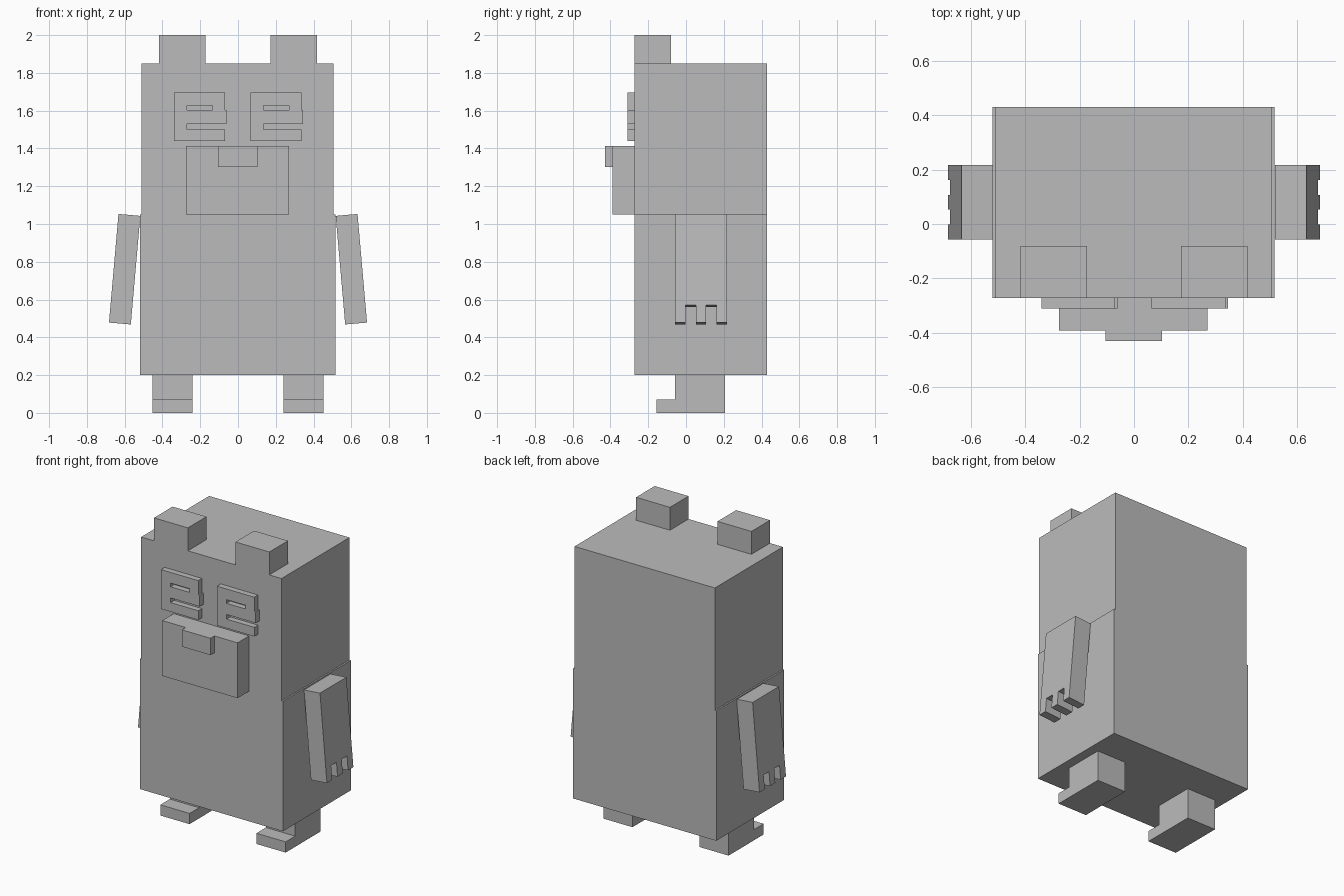
import bpy
import bmesh
import math
from mathutils import Vector, Matrix

cube = bpy.data.objects.get("Cube")
if cube:
    bpy.data.objects.remove(cube, do_unlink=True)

grey = bpy.data.materials.new("plain_grey")
grey.use_nodes = True
colour = (0.5, 0.5, 0.5, 1)
grey.diffuse_color = colour
grey.node_tree.nodes["Principled BSDF"].inputs["Base Color"].default_value = colour


def finish(name, bm):
    bmesh.ops.recalc_face_normals(bm, faces=bm.faces)
    mesh = bpy.data.meshes.new(name)
    bm.to_mesh(mesh)
    bm.free()
    mesh.materials.append(grey)
    obj = bpy.data.objects.new(name, mesh)
    bpy.context.collection.objects.link(obj)
    return obj


def box(name, x, y, z):
    """Box from (low, high) ranges."""
    bm = bmesh.new()
    size = [b - a for a, b in (x, y, z)]
    mid = [(a + b) / 2 for a, b in (x, y, z)]
    bmesh.ops.create_cube(bm, size=1, matrix=Matrix.Translation(mid) @ Matrix.Diagonal((*size, 1)))
    return finish(name, bm)


def prism(name, loops, axis, low, high):
    """Extrude flat outlines (the later ones are holes) along x or y."""
    bm = bmesh.new()
    for loop in loops:
        verts = [bm.verts.new((low, u, v) if axis == "x" else (u, low, v)) for u, v in loop]
        for a, b in zip(verts, verts[1:] + verts[:1]):
            bm.edges.new((a, b))
    bmesh.ops.triangle_fill(bm, edges=bm.edges[:], use_beauty=True)
    ext = bmesh.ops.extrude_face_region(bm, geom=bm.faces[:], use_keep_orig=True)
    d = high - low
    bmesh.ops.translate(bm, verts=[g for g in ext["geom"] if isinstance(g, bmesh.types.BMVert)],
                        vec=Vector((d, 0, 0) if axis == "x" else (0, d, 0)))
    return finish(name, bm)


# Head and trunk
FRONT = -0.272
box("body", (-0.52, 0.515), (FRONT, 0.43), (0.2, 1.05))
box("head", (-0.51, 0.505), (FRONT, 0.43), (1.05, 1.85))

# Muzzle and nose
box("muzzle", (-0.275, 0.27), (-0.39, FRONT), (1.05, 1.412))
box("nose", (-0.105, 0.102), (-0.43, -0.39), (1.302, 1.412))

# Eyes: raised plates with one closed slot and one slot open at the side
eye_outline = [(0, 1.44), (0.27, 1.44), (0.27, 1.5), (0.07, 1.5), (0.07, 1.53), (0.28, 1.53),
               (0.28, 1.603), (0.27, 1.603), (0.27, 1.697), (0, 1.697)]
eye_slot = [(0.07, 1.603), (0.205, 1.603), (0.205, 1.627), (0.07, 1.627)]
for side, left in (("right", -0.34), ("left", 0.065)):
    loops = [[(u + left, v) for u, v in loop] for loop in (eye_outline, eye_slot)]
    prism(side + "_eye", loops, "y", -0.31, FRONT)

# Paired ears, legs and arms
leg_outline = [(-0.155, 0), (0.207, 0), (0.207, 0.2), (-0.057, 0.2), (-0.057, 0.07), (-0.155, 0.07)]
palm, tip = -0.485, -0.577
arm_outline = [(-0.057, 0), (-0.057, tip), (-0.002, tip), (-0.002, palm), (0.053, palm),
               (0.053, tip), (0.107, tip), (0.107, palm), (0.162, palm), (0.162, tip),
               (0.216, tip), (0.216, 0)]
for side, s in (("right", -1), ("left", 1)):
    box(side + "_ear", sorted((s * 0.172, s * 0.417)), (FRONT, -0.08), (1.85, 2.0))
    inner, outer = sorted((s * 0.242, s * 0.453))
    prism(side + "_leg", [leg_outline], "x", inner, outer)
    arm = prism(side + "_arm", [arm_outline], "x", -0.058, 0.058)
    arm.location = (s * 0.575, 0, 1.048)
    arm.rotation_euler.y = -s * math.radians(5)
